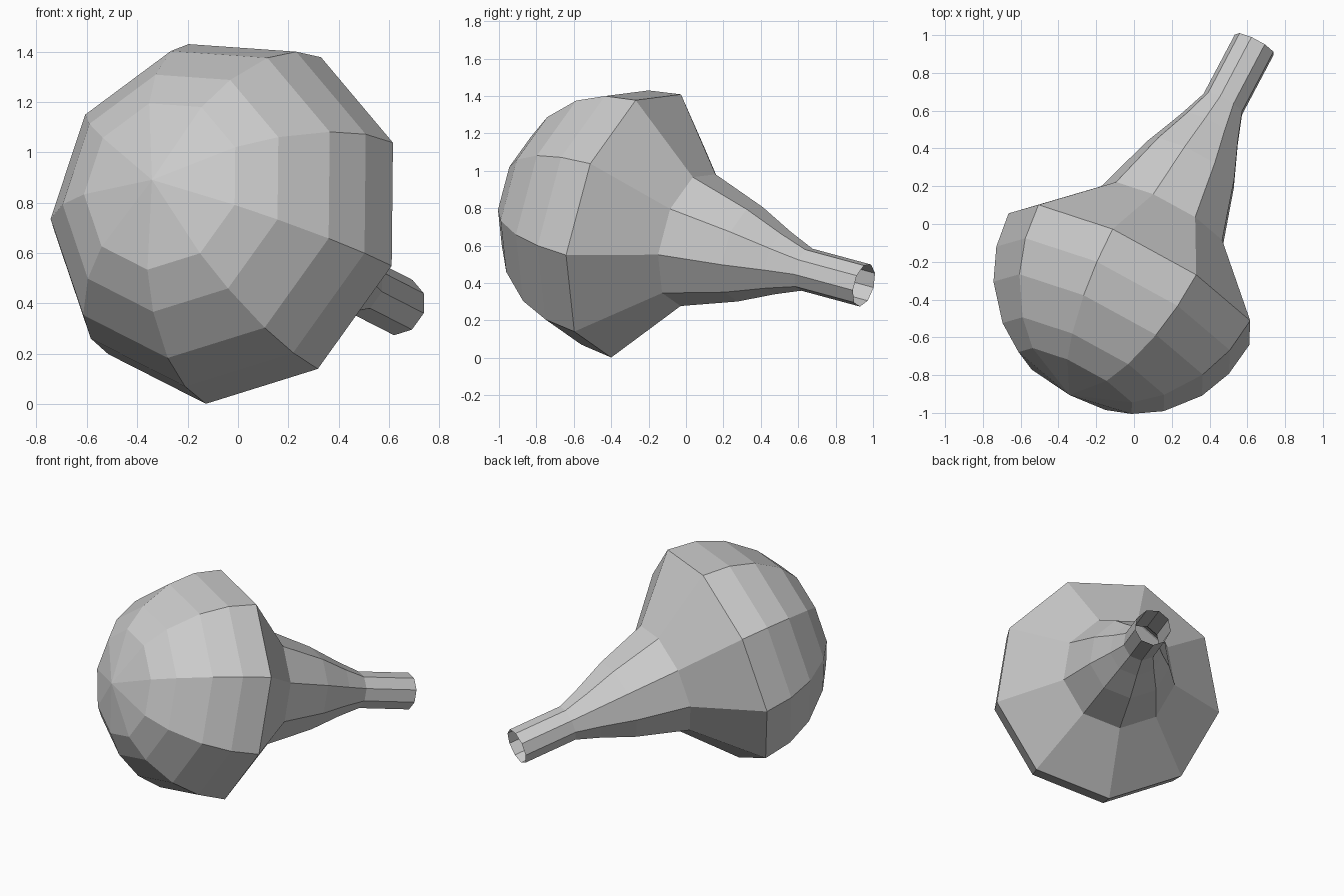
import bpy, bmesh
from math import sin, cos, radians, tau
from mathutils import Vector

if "Cube" in bpy.data.objects:
    bpy.data.objects.remove(bpy.data.objects["Cube"])

SIDES = 9
R = 0.739                                   # bulb radius
CENTRE = Vector((-0.006, -0.27, 0.719))     # centre of the widest ring
U = Vector((0.833, -0.502, -0.229)).normalized()   # towards one rim corner
V = Vector((0.311, 0.092, 0.947))
V = (V - U * V.dot(U)).normalized()
AXIS = V.cross(U)                           # points along the neck

# Profile as (distance along axis, radius): round bulb, then the neck
profile = [(-R * sin(radians(a)), R * cos(radians(a))) for a in (62, 48, 30, 15, 0)]
profile += [(0.356, 0.37), (0.69, 0.265), (0.90, 0.175), (1.055, 0.118), (1.42, 0.118)]

bm = bmesh.new()


def ring(t, r):
    return [bm.verts.new(CENTRE + AXIS * t
                         + (U * cos(tau * i / SIDES) + V * sin(tau * i / SIDES)) * r)
            for i in range(SIDES)]


# Bulb and neck, open at the neck end
rings = [ring(t, r) for t, r in profile]
for a, b in zip(rings, rings[1:]):
    for i in range(SIDES):
        j = (i + 1) % SIDES
        bm.faces.new((a[i], a[j], b[j], b[i]))

# Fan closing the round end of the bulb
pole = bm.verts.new(CENTRE - AXIS * R)
for i in range(SIDES):
    bm.faces.new((pole, rings[0][(i + 1) % SIDES], rings[0][i]))

bmesh.ops.recalc_face_normals(bm, faces=bm.faces)
mesh = bpy.data.meshes.new("bulb_with_neck")
bm.to_mesh(mesh)
bm.free()
bpy.context.collection.objects.link(bpy.data.objects.new("bulb_with_neck", mesh))
